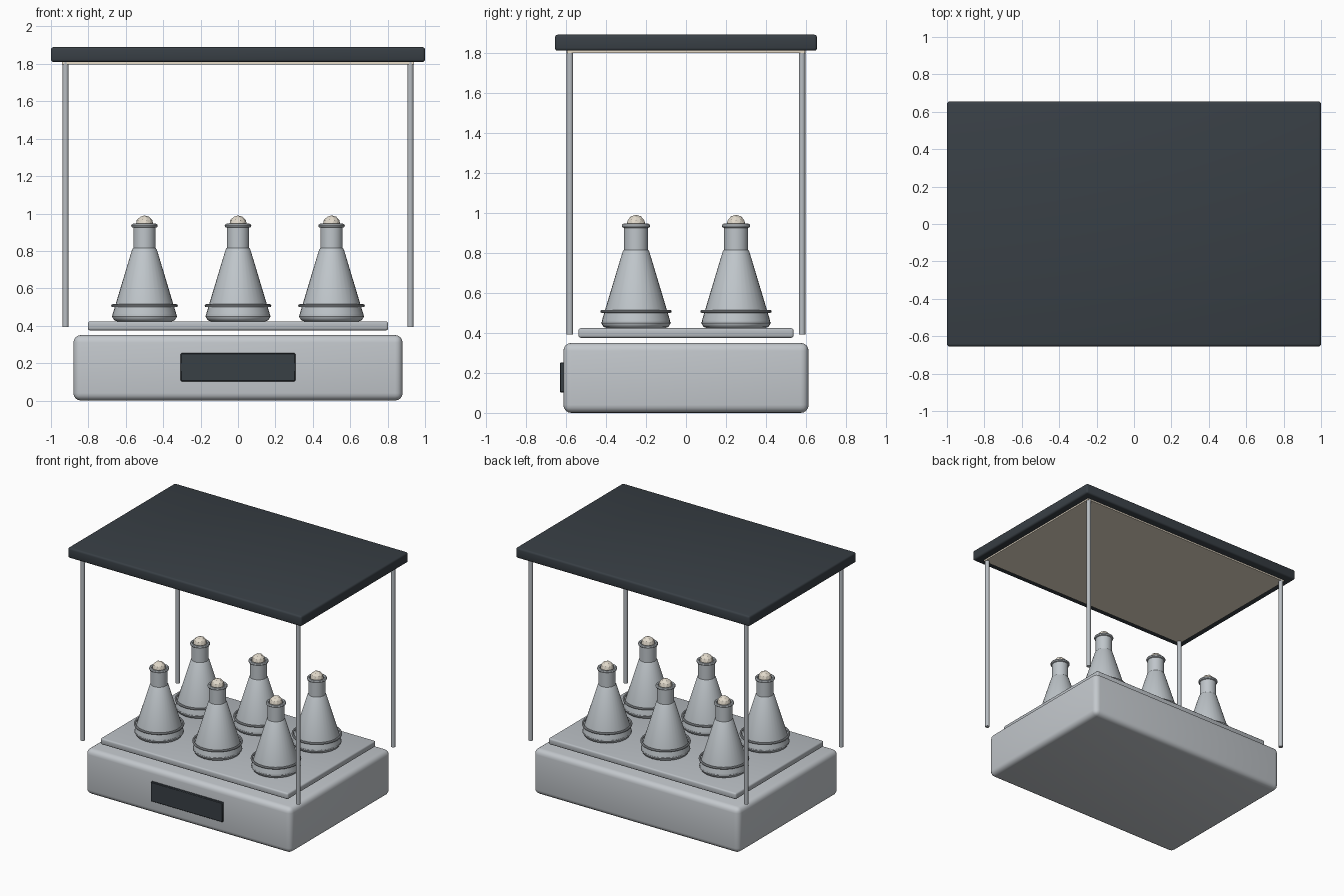
import bpy, bmesh, math
from mathutils import Vector

old = bpy.data.objects.get("Cube")
if old:
    bpy.data.objects.remove(old, do_unlink=True)


def material(name, rgb, rough=0.5):
    m = bpy.data.materials.new(name)
    m.use_nodes = True
    m.diffuse_color = (*rgb, 1)
    node = m.node_tree.nodes["Principled BSDF"]
    node.inputs["Base Color"].default_value = (*rgb, 1)
    node.inputs["Roughness"].default_value = rough
    return m


housing = material("housing grey", (0.55, 0.58, 0.61))
steel = material("steel grey", (0.48, 0.51, 0.54))
glass = material("glass grey", (0.52, 0.56, 0.59))
dark = material("dark slate", (0.04, 0.05, 0.06))
cream = material("lamp cream", (0.85, 0.76, 0.62))
cotton = material("cotton", (0.76, 0.70, 0.60))


def finish(name, bm, mat, smooth=True):
    mesh = bpy.data.meshes.new(name)
    bm.normal_update()
    bm.to_mesh(mesh)
    bm.free()
    mesh.materials.append(mat)
    ob = bpy.data.objects.new(name, mesh)
    bpy.context.collection.objects.link(ob)
    if smooth:
        bpy.ops.object.select_all(action='DESELECT')
        ob.select_set(True)
        bpy.context.view_layer.objects.active = ob
        bpy.ops.object.shade_smooth_by_angle(angle=math.radians(40))
    return ob


def box(name, low, high, mat, bevel=0.0, segments=3):
    low, high = Vector(low), Vector(high)
    bm = bmesh.new()
    bmesh.ops.create_cube(bm, size=1)
    for v in bm.verts:
        v.co = (low + high) / 2 + v.co * (high - low)
    if bevel:
        bmesh.ops.bevel(bm, geom=bm.edges[:], offset=bevel, segments=segments,
                        profile=0.5, affect='EDGES')
    return finish(name, bm, mat)


def lathe(name, profile, place, mat, sides=32, closed=False):
    """Spin (radius, height) points about z; cap the ends unless closed."""
    bm = bmesh.new()
    x, y = place
    rings = []
    for r, z in profile:
        rings.append([bm.verts.new((x + r * math.cos(math.tau * i / sides),
                                    y + r * math.sin(math.tau * i / sides), z))
                      for i in range(sides)])
    pairs = list(zip(rings, rings[1:]))
    if closed:
        pairs.append((rings[-1], rings[0]))
    else:
        bm.faces.new(rings[0])
        bm.faces.new(rings[-1])
    for a, b in pairs:
        for i in range(sides):
            j = (i + 1) % sides
            bm.faces.new((a[i], a[j], b[j], b[i]))
    bmesh.ops.recalc_face_normals(bm, faces=bm.faces[:])
    return finish(name, bm, mat)


def ring(name, radius, thickness, z, place, mat):
    section = [(radius + thickness * math.cos(math.tau * k / 8),
                z + thickness * math.sin(math.tau * k / 8)) for k in range(8)]
    return lathe(name, section, place, mat, closed=True)


# Shaker base, control panel and platform
box("base_housing", (-0.88, -0.613, 0), (0.88, 0.613, 0.35), housing, 0.04, 4)
box("control_panel", (-0.307, -0.63, 0.103), (0.307, -0.6, 0.253), dark, 0.004, 1)
box("platform", (-0.803, -0.538, 0.375), (0.803, 0.538, 0.423), steel, 0.012)

# Canopy with the lamp panel under it
box("canopy", (-1, -0.655, 1.81), (1, 0.655, 1.89), dark, 0.014)
box("lamp_panel", (-0.94, -0.595, 1.798), (0.94, 0.595, 1.815), cream)

# Corner posts
for side, sx in (("left", 1), ("right", -1)):
    for end, sy in (("front", -1), ("back", 1)):
        lathe(f"{end}_{side}_post", [(0.016, 0.393), (0.016, 1.812)],
              (sx * 0.922, sy * 0.58), steel, 16)

# Flasks in two rows, each with clamp rings, lip and stopper
body = [(0.145, 0.423), (0.162, 0.43), (0.172, 0.446), (0.17, 0.463),
        (0.066, 0.808), (0.06, 0.815), (0.06, 0.93)]
number = 0
for y in (-0.25, 0.25):
    for x in (-0.5, 0, 0.5):
        number += 1
        place = (x, y)
        lathe(f"flask_{number}", body, place, glass)
        ring(f"flask_lip_{number}", 0.06, 0.011, 0.935, place, glass)
        ring(f"clamp_ring_{number}", 0.17, 0.008, 0.507, place, steel)
        ring(f"foot_ring_{number}", 0.167, 0.007, 0.45, place, steel)
        bm = bmesh.new()
        bmesh.ops.create_icosphere(bm, subdivisions=2, radius=0.048)
        bmesh.ops.translate(bm, verts=bm.verts[:], vec=(x, y, 0.942))
        finish(f"stopper_{number}", bm, cotton, smooth=False)
